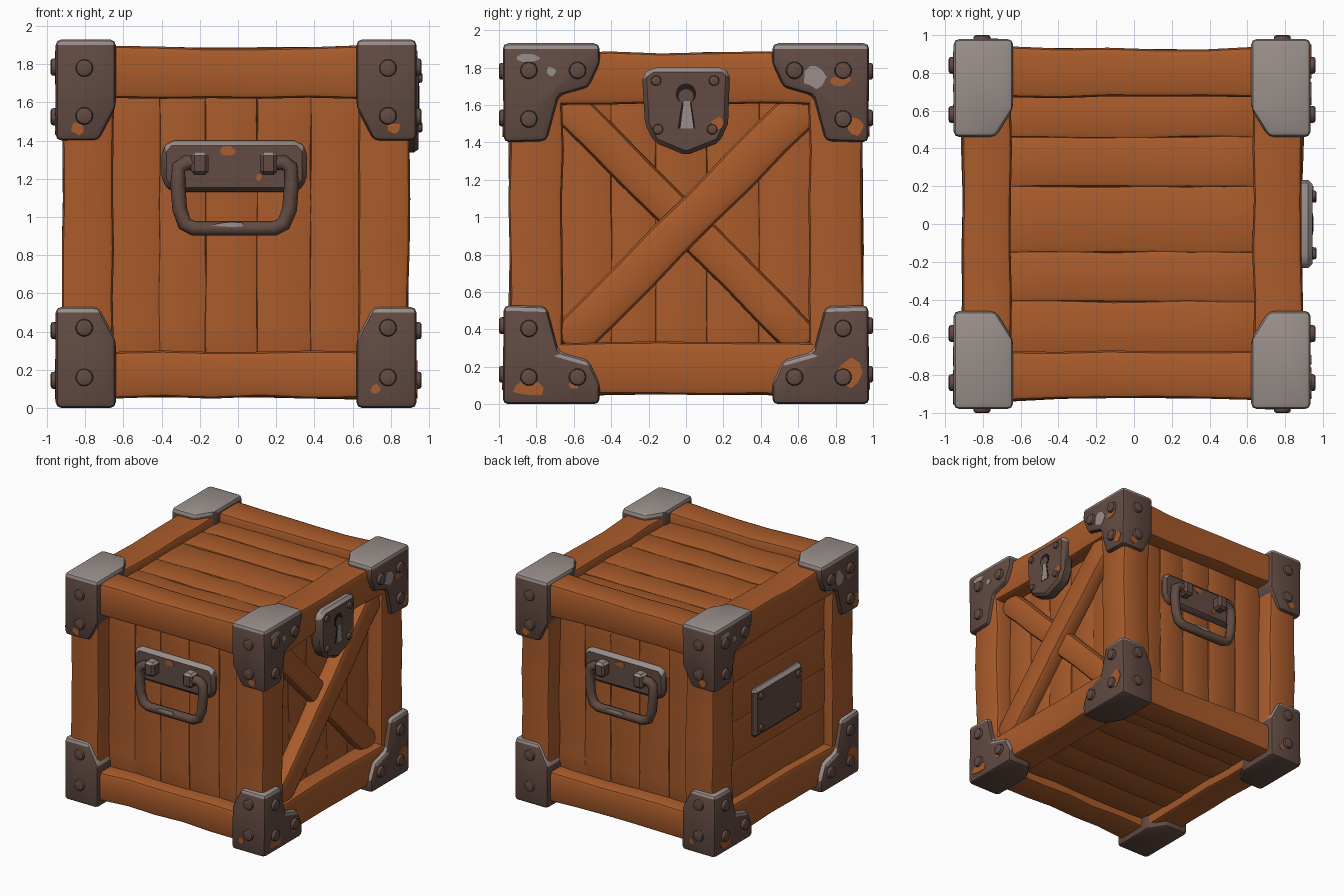
import bpy, bmesh, math, random
from mathutils import Matrix, Vector

random.seed(4)
cube = bpy.data.objects.get("Cube")
if cube:
    bpy.data.objects.remove(cube)


def material(name, rgb):
    m = bpy.data.materials.new(name)
    m.use_nodes = True
    m.diffuse_color = (*rgb, 1)
    node = m.node_tree.nodes["Principled BSDF"]
    node.inputs["Base Color"].default_value = (*rgb, 1)
    node.inputs["Roughness"].default_value = 0.8
    return m


WOOD = material("warm wood", (0.4, 0.105, 0.024))
GAP = material("dark wood gap", (0.12, 0.035, 0.012))
METAL = material("dark iron", (0.122, 0.07, 0.056))
WORN = material("worn iron", (0.32, 0.275, 0.26))
RUST = material("rust", (0.4, 0.11, 0.028))
BLACK = material("keyhole black", (0.015, 0.01, 0.009))

MID = 0.965                                   # middle height of the crate
FRONT, RIGHT, BACK, LEFT = range(4)           # quarter turns of each side
SHIFT = Matrix.Translation((-0.01, 0, 0))     # bolts stand out unevenly


def turn(side):
    return SHIFT @ Matrix.Rotation(side * math.pi / 2, 4, 'Z')


def finish(name, bm, mats, matrix=SHIFT, worn=False):
    bm.transform(matrix)
    if matrix.determinant() < 0:
        bmesh.ops.reverse_faces(bm, faces=bm.faces)
    bm.normal_update()
    if worn:                                  # bare metal on upward faces
        for f in bm.faces:
            f.material_index = int(f.normal.z > 0.3)
    me = bpy.data.meshes.new(name)
    bm.to_mesh(me)
    bm.free()
    ob = bpy.data.objects.new(name, me)
    bpy.context.collection.objects.link(ob)
    for m in mats:
        me.materials.append(m)
    bpy.ops.object.select_all(action='DESELECT')
    ob.select_set(True)
    bpy.context.view_layer.objects.active = ob
    bpy.ops.object.shade_smooth_by_angle(angle=math.radians(35))


def soften(bm, width, segments=1, clamp=True):
    bm.normal_update()
    edges = [e for e in bm.edges if len(e.link_faces) == 2 and e.calc_face_angle() > 0.4]
    bmesh.ops.bevel(bm, geom=edges, offset=width, segments=segments,
                    profile=0.5, affect='EDGES', clamp_overlap=clamp)


def board(name, lo, hi, axis, wobble=0.008, waist=0.0, bevel=0.02, matrix=SHIFT, mat=WOOD):
    """Box cut into rings along its axis, each ring a little uneven."""
    lo, hi = Vector(lo), Vector(hi)
    mid, size = (lo + hi) / 2, hi - lo
    bm = bmesh.new()
    bmesh.ops.create_cube(bm, size=1, matrix=Matrix.Translation(mid) @ Matrix.Diagonal((*size, 1)))
    normal = Vector((0, 0, 0))
    normal[axis] = 1
    cuts = 7
    for i in range(1, cuts):
        geom = bm.verts[:] + bm.edges[:] + bm.faces[:]
        bmesh.ops.bisect_plane(bm, geom=geom, plane_co=lo + normal * size[axis] * i / cuts, plane_no=normal)
    jitter = {}
    centre = Vector((0, 0, MID))
    for v in bm.verts:
        t = (v.co[axis] - lo[axis]) / size[axis]
        for a in range(3):
            if a != axis:
                key = (round(t * cuts), a, v.co[a] > mid[a])
                if key not in jitter:
                    jitter[key] = random.uniform(-wobble, wobble)
                out = abs(v.co[a] - centre[a]) > abs(mid[a] - centre[a])
                dip = waist * math.sin(math.pi * t) if out else 0
                v.co[a] += jitter[key] - dip * math.copysign(1, mid[a] - centre[a])
    soften(bm, bevel, 2)
    finish(name, bm, [mat], matrix)


def slab(outline, d0, d1):
    """Solid of an outline (across, height) standing out from depth d0 to d1."""
    bm = bmesh.new()
    face = bm.faces.new([bm.verts.new((u, -d0, z)) for u, z in outline])
    new = bmesh.ops.extrude_face_region(bm, geom=[face])["geom"]
    bmesh.ops.translate(bm, verts=[v for v in new if isinstance(v, bmesh.types.BMVert)], vec=(0, d0 - d1, 0))
    bmesh.ops.recalc_face_normals(bm, faces=bm.faces)
    return bm


def prism(name, outline, d0, d1, side, mats, bevel=0.0, worn=False):
    bm = slab(outline, d0, d1)
    if bevel:
        soften(bm, bevel)
    finish(name, bm, mats, turn(side), worn)


def bolt(name, u, z, d, side, r=0.05, h=0.03):
    bm = bmesh.new()
    place = Matrix.Translation((u, -d, z)) @ Matrix.Rotation(math.pi / 2, 4, 'X')
    bmesh.ops.create_cone(bm, cap_ends=True, segments=12, radius1=r, radius2=r * 0.9, depth=h * 2, matrix=place)
    soften(bm, h * 0.5, 2)
    finish(name, bm, [METAL], turn(side))


def patch(name, u, z, r, d, side, mat, tall=1.0):
    pts = []
    for i in range(9):
        a, q = i * math.tau / 9, r * random.uniform(0.65, 1.15)
        pts.append((u + q * math.cos(a), z + tall * q * math.sin(a)))
    prism(name, pts, d - 0.004, d + 0.004, side, [mat])


# Dark core behind the planks
board("inner_core", (-0.7, -0.72, 0.2), (0.7, 0.72, 1.74), 2, 0, mat=GAP)

# Frame beams
for sx in (-1, 1):
    xs = sorted((sx * 0.64, sx * 0.912))
    for sy in (-1, 1):
        ys = sorted((sy * 0.66, sy * 0.95))
        board("upright_beam", (xs[0], ys[0], 0.06), (xs[1], ys[1], 1.87), 2, 0.007, 0.006, 0.03)
    for z0, z1 in ((0.04, 0.33), (1.605, 1.89)):
        board("side_rail", (xs[0], -0.93, z0), (xs[1], 0.93, z1), 1, 0.006, 0.012, 0.03)
    ys = sorted((sx * 0.67, sx * 0.942))
    for z0, z1 in ((0.04, 0.3), (1.625, 1.9)):
        board("cross_rail", (-0.89, ys[0], z0), (0.89, ys[1], z1), 0, 0.007, 0.016, 0.03)

# Planks on all six sides, slightly overlapping
seams = (-0.67, -0.4, -0.16, 0.11, 0.39, 0.67)
for a, b in zip(seams, seams[1:]):
    a, b = a - 0.003, b + 0.003
    for side in (FRONT, BACK):
        board("upright_plank", (a, -0.8, 0.22), (b, -0.68, 1.72), 2, 0.004, bevel=0.014, matrix=turn(side))
    board("braced_side_plank", (a, -0.77, 0.22), (b, -0.66, 1.72), 2, 0.004, bevel=0.014, matrix=turn(RIGHT))
seams = (-0.7, -0.41, -0.15, 0.2, 0.46, 0.7)
for a, b in zip(seams, seams[1:]):
    a, b = a - 0.006, b + 0.006
    board("lid_plank", (-0.68, a, 1.69), (0.68, b, 1.815), 0, 0.006, bevel=0.025)
    board("floor_plank", (-0.68, a, 0.12), (0.68, b, 0.24), 0, 0.006, bevel=0.025)
for i in range(4):
    z = 0.3 + i * 0.335
    board("level_plank", (-0.7, -0.83, z - 0.003), (0.7, -0.68, z + 0.338), 0, 0.004, bevel=0.014, matrix=turn(LEFT))

# Crossed braces
for sign, d, half in ((1, 0.84, 0.1), (-1, 0.885, 0.112)):
    spin = Matrix.Translation((0, 0, MID)) @ Matrix.Rotation(sign * math.pi / 4, 4, 'Y') @ Matrix.Translation((0, 0, -MID))
    board("diagonal_brace", (-0.92, -d, MID - half), (0.92, -0.73, MID + half), 0, 0.006, bevel=0.04, matrix=turn(RIGHT) @ spin)

# Corner brackets, an angled profile with its inner ends trimmed
profile = [(0.98, 0.965), (0.462, 0.965), (0.46, 0.86), (0.52, 0.73), (0.68, 0.685), (0.745, 0.442), (0.975, 0.435)]
trims = [((0, -0.63, 0.61), (0, 0.175, -0.09)), ((0.61, -0.63, 0), (-0.09, 0.145, 0))]
for side in (RIGHT, LEFT):
    for su in (-1, 1):
        for sz in (-1, 1):
            bm = slab(profile, 0.63, 0.945)
            for co, no in trims:
                cut = bmesh.ops.bisect_plane(bm, geom=bm.verts[:] + bm.edges[:] + bm.faces[:],
                                             plane_co=co, plane_no=no, clear_outer=True)["geom_cut"]
                bmesh.ops.edgenet_fill(bm, edges=[e for e in cut if isinstance(e, bmesh.types.BMEdge)])
            bmesh.ops.recalc_face_normals(bm, faces=bm.faces)
            soften(bm, 0.03, 2, False)
            place = turn(side) @ Matrix.Translation((0, 0, MID)) @ Matrix.Diagonal((su, 1, sz, 1))
            finish("corner_bracket", bm, [METAL, WORN], place, True)
            for u, w in ((0.84, 0.82), (0.58, 0.82), (0.84, 0.56)):
                bolt("bracket_bolt", su * u, MID + sz * w, 0.945, side, h=0.026)
    # Rust and worn spots on the angled faces
    for u, z, r, tall in ((-0.84, 0.085, 0.08, 0.6), (0.87, 0.17, 0.075, 1.2), (0.91, 1.49, 0.055, 1),
                          (0.83, 1.73, 0.06, 0.5), (-0.6, 0.1, 0.03, 0.7)):
        patch("rust_spot", u, z, r, 0.945, side, RUST, tall)
    for u, z, r, tall in ((0.69, 1.75, 0.055, 1.5), (-0.72, 1.78, 0.024, 1), (-0.84, 1.85, 0.06, 0.4)):
        patch("worn_spot", u, z, r, 0.945, side, WORN, tall)
for side in (FRONT, BACK):
    for su in (-1, 1):
        for z in (0.16, 0.42, 1.53, 1.78):
            bolt("bracket_bolt", su * 0.795, z, 0.975, side, h=0.025)
        patch("rust_spot", su * 0.83, 1.465, 0.035, 0.976, side, RUST)
    patch("rust_spot", 0.73, 0.1, 0.025, 0.979, side, RUST)

# Carrying handles
handle_plate = [(-0.39, 1.19), (-0.34, 1.13), (0.32, 1.13), (0.37, 1.19), (0.37, 1.35), (0.33, 1.4), (-0.35, 1.4), (-0.39, 1.35)]
grip = [(-0.19, 1.285), (-0.26, 1.285), (-0.3, 1.26), (-0.305, 1.17), (-0.295, 1.04), (-0.27, 0.965), (-0.22, 0.94),
        (0.2, 0.94), (0.25, 0.965), (0.28, 1.04), (0.29, 1.17), (0.285, 1.26), (0.25, 1.285), (0.17, 1.285)]
for side in (FRONT, BACK):
    prism("handle_plate", handle_plate, 0.77, 0.84, side, [METAL, WORN], 0.025, True)
    patch("rust_spot", -0.04, 1.345, 0.05, 0.84, side, RUST, 0.5)
    patch("rust_spot", 0.12, 1.21, 0.02, 0.84, side, RUST)
    for u in (-0.19, 0.17):
        prism("handle_clasp", [(u - 0.045, 1.22), (u + 0.045, 1.22), (u + 0.045, 1.34), (u - 0.045, 1.34)],
              0.82, 0.92, side, [METAL, WORN], 0.018, True)
    curve = bpy.data.curves.new("handle_grip", 'CURVE')
    curve.dimensions = '3D'
    curve.bevel_depth, curve.bevel_resolution, curve.use_fill_caps = 0.039, 2, True
    line = curve.splines.new('POLY')
    line.points.add(len(grip) - 1)
    for p, (u, z) in zip(line.points, grip):
        p.co = (u, -0.87, z, 1)
    line.use_smooth = True
    curve.materials.append(METAL)
    ob = bpy.data.objects.new("handle_grip", curve)
    ob.matrix_world = turn(side)
    bpy.context.collection.objects.link(ob)
    patch("worn_spot", -0.04, 0.96, 0.09, 0.904, side, WORN, 0.15)

# Lock plate with keyhole
lock = [(-0.235, 1.76), (-0.18, 1.8), (0.2, 1.8), (0.235, 1.77), (0.225, 1.5), (0.18, 1.4), (0, 1.33), (-0.17, 1.4), (-0.22, 1.5)]
prism("lock_plate", lock, 0.84, 0.955, RIGHT, [METAL, WORN], 0.03, True)
for name, r, z, d, mat in (("keyhole_round", 0.055, 1.66, 0.958, BLACK), ("keyhole_pin", 0.04, 1.645, 0.96, METAL)):
    ring = [(r * math.cos(i * math.tau / 16), z + r * math.sin(i * math.tau / 16)) for i in range(16)]
    prism(name, ring, 0.952, d, RIGHT, [mat])
prism("keyhole_slot", [(-0.045, 1.475), (0.05, 1.475), (0.028, 1.62), (-0.022, 1.62)], 0.952, 0.9575, RIGHT, [BLACK])
prism("keyhole_glint", [(-0.03, 1.475), (0.04, 1.475), (0.02, 1.62), (-0.012, 1.62)], 0.952, 0.961, RIGHT, [WORN])
for u, z in ((-0.16, 1.73), (0.15, 1.73), (-0.15, 1.47), (0.14, 1.47)):
    bolt("lock_rivet", u, z, 0.955, RIGHT, 0.03, 0.02)
patch("rust_spot", 0.17, 1.5, 0.035, 0.955, RIGHT, RUST)

# Blank plate on the opposite side
prism("blank_plate", [(-0.32, 0.75), (0.32, 0.75), (0.32, 1.16), (-0.32, 1.16)], 0.8, 0.87, LEFT, [METAL, WORN], 0.025, True)
for u in (-0.25, 0.25):
    for z in (0.82, 1.09):
        bolt("plate_rivet", u, z, 0.87, LEFT, 0.03, 0.02)
